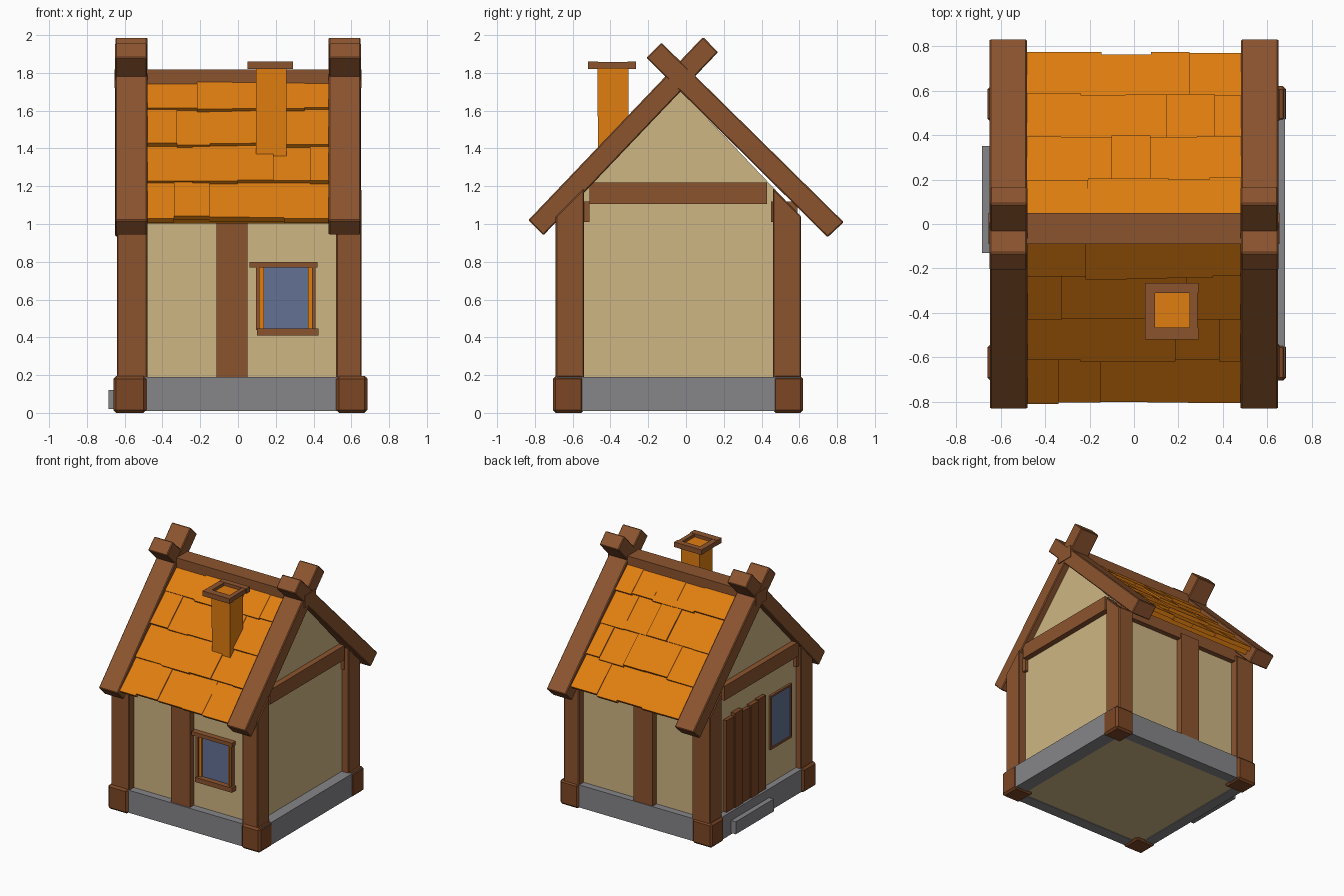
import bpy, bmesh, random
from mathutils import Vector

if "Cube" in bpy.data.objects:
    bpy.data.objects.remove(bpy.data.objects["Cube"])

random.seed(4)


def material(name, r, g, b):
    m = bpy.data.materials.new(name)
    lin = [((c / 255 + 0.055) / 1.055) ** 2.4 for c in (r, g, b)]
    m.diffuse_color = (*lin, 1)
    m.use_nodes = True
    m.node_tree.nodes["Principled BSDF"].inputs["Base Color"].default_value = m.diffuse_color
    return m


TIMBER = material("timber brown", 140, 84, 47)
DARK = material("dark wood", 124, 70, 36)
CREAM = material("plaster cream", 207, 182, 131)
STONE = material("stone grey", 134, 134, 137)
ORANGE = material("roof orange", 224, 126, 16)
GLASS = material("window blue", 99, 114, 148)


def prism(name, mat, pts, x0, x1, bevel=0):
    """Extrude a (y, z) outline from x0 to x1."""
    bm = bmesh.new()
    face = bm.faces.new([bm.verts.new((x0, y, z)) for y, z in pts])
    ext = bmesh.ops.extrude_face_region(bm, geom=[face])
    bmesh.ops.translate(bm, vec=(x1 - x0, 0, 0),
                        verts=[v for v in ext["geom"] if isinstance(v, bmesh.types.BMVert)])
    bmesh.ops.recalc_face_normals(bm, faces=bm.faces)
    me = bpy.data.meshes.new(name)
    bm.to_mesh(me)
    bm.free()
    me.materials.append(mat)
    ob = bpy.data.objects.new(name, me)
    bpy.context.collection.objects.link(ob)
    if bevel:
        mod = ob.modifiers.new("chamfer", "BEVEL")
        mod.width, mod.segments = bevel, 1
    return ob


def box(name, mat, x0, x1, y0, y1, z0, z1, bevel=0):
    return prism(name, mat, [(y0, z0), (y1, z0), (y1, z1), (y0, z1)], x0, x1, bevel)


# Plastered house body with gables
prism("walls", CREAM, [(-0.63, 0.015), (0.55, 0.015), (0.55, 1.10), (-0.03, 1.71), (-0.63, 1.10)],
      -0.595, 0.595)

# Stone footing and door step
box("footing_front", STONE, -0.64, 0.67, -0.69, -0.60, 0.01, 0.19)
box("footing_back", STONE, -0.64, 0.67, 0.52, 0.605, 0.01, 0.19)
box("footing_left", STONE, -0.645, -0.56, -0.68, 0.60, 0.01, 0.19)
box("footing_right", STONE, 0.57, 0.68, -0.68, 0.60, 0.01, 0.19)
box("door_step", STONE, -0.685, -0.62, -0.13, 0.35, 0.02, 0.12)

# Corner posts on wooden foot blocks
for side, x0, x1, bx0, bx1 in (("left", -0.64, -0.48, -0.66, -0.485),
                               ("right", 0.52, 0.655, 0.52, 0.685)):
    prism("front_post_" + side, TIMBER, [(-0.69, 0.18), (-0.54, 0.18), (-0.54, 1.19), (-0.69, 1.04)],
          x0, x1, 0.006)
    prism("back_post_" + side, TIMBER, [(0.61, 0.18), (0.46, 0.18), (0.46, 1.19), (0.61, 1.04)],
          x0, x1, 0.006)
    box("front_foot_" + side, DARK, bx0, bx1, -0.705, -0.54, 0, 0.195, 0.015)
    box("back_foot_" + side, DARK, bx0, bx1, 0.46, 0.62, 0, 0.195, 0.015)

# Middle posts, eave plates and gable cross beams
box("front_middle_post", TIMBER, -0.115, 0.05, -0.68, -0.60, 0.19, 1.05)
box("back_middle_post", TIMBER, -0.125, 0.045, 0.52, 0.60, 0.19, 1.05)
box("front_eave_plate", TIMBER, -0.62, 0.62, -0.665, -0.51, 1.01, 1.12)
box("back_eave_plate", TIMBER, -0.62, 0.62, 0.45, 0.59, 1.01, 1.12)
for side, s in (("left", -1), ("right", 1)):
    box("gable_beam_" + side, TIMBER, s * 0.57, s * 0.64, -0.51, 0.43, 1.105, 1.22)

# Crossed barge beams at both gables, and the ridge beam
for side, s in (("left", -1), ("right", 1)):
    prism("front_barge_" + side, TIMBER, [(-0.835, 1.02), (-0.755, 0.94), (0.17, 1.91), (0.09, 1.99)],
          s * 0.48, s * 0.648, 0.006)
    prism("back_barge_" + side, TIMBER, [(0.835, 1.01), (0.75, 0.93), (-0.21, 1.88), (-0.13, 1.96)],
          s * 0.482, s * 0.65, 0.006)
box("ridge_beam", TIMBER, -0.655, 0.655, -0.09, 0.05, 1.72, 1.818)

# Roof: thin slab on each slope with four rows of uneven overlapping tiles
for side, eave, top in (("front", (-0.80, 1.03), (-0.05, 1.80)),
                        ("back", (0.765, 1.04), (0.01, 1.80))):
    a, d = Vector(eave), Vector(top) - Vector(eave)
    length = d.length
    d.normalize()
    n = Vector((-d.y, d.x)) if d.x > 0 else Vector((d.y, -d.x))

    def at(u, h):
        return tuple(a + d * u + n * h)

    prism("roof_slab_" + side, ORANGE,
          [at(0.02, -0.06), at(length, -0.06), at(length, -0.02), at(0.02, -0.02)], -0.50, 0.50)
    step = length / 4
    for row in range(4):
        cuts = [-0.49] + [-0.49 + 0.196 * k + (0.07 if row % 2 else -0.03)
                          + random.uniform(-0.03, 0.03) for k in range(1, 5)] + [0.49]
        for x0, x1 in zip(cuts, cuts[1:]):
            u0 = row * step + random.uniform(-0.008, 0.008)
            u1 = min(u0 + step * 1.1, length)
            h = random.uniform(-0.006, 0.006)
            prism("roof_tile_" + side, ORANGE,
                  [at(u0, -0.025 + h), at(u1, -0.035), at(u1, -0.012 + h), at(u0, 0.008 + h)], x0, x1)

# Chimney with a four-piece wooden rim
prism("chimney", ORANGE, [(-0.465, 1.36), (-0.305, 1.45), (-0.305, 1.835), (-0.47, 1.835)], 0.095, 0.257)
for y0, y1 in ((-0.52, -0.465), (-0.31, -0.265)):
    box("chimney_rim_long", TIMBER, 0.05, 0.29, y0, y1, 1.82, 1.86)
for x0, x1 in ((0.05, 0.095), (0.25, 0.285)):
    box("chimney_rim_short", TIMBER, x0, x1, -0.47, -0.30, 1.822, 1.858)

# Front window: glass, orange lining, timber frame
box("front_window_glass", GLASS, 0.13, 0.375, -0.642, -0.62, 0.44, 0.78)
for x0, x1, f0, f1 in ((0.113, 0.137, 0.095, 0.114), (0.37, 0.392, 0.391, 0.41)):
    box("front_window_lining", ORANGE, x0, x1, -0.655, -0.62, 0.44, 0.78)
    box("front_window_jamb", TIMBER, f0, f1, -0.67, -0.62, 0.44, 0.78)
box("front_window_sill", TIMBER, 0.10, 0.425, -0.685, -0.62, 0.41, 0.447)
box("front_window_lintel", TIMBER, 0.06, 0.42, -0.675, -0.62, 0.77, 0.80)

# Left side window
box("side_window_glass", GLASS, -0.604, -0.58, -0.45, -0.21, 0.48, 0.88)
for y0, y1 in ((-0.465, -0.45), (-0.21, -0.195)):
    box("side_window_jamb", TIMBER, -0.612, -0.58, y0, y1, 0.465, 0.895)
for z0, z1 in ((0.465, 0.48), (0.88, 0.895)):
    box("side_window_rail", TIMBER, -0.612, -0.58, -0.45, -0.21, z0, z1)

# Plank door on the left side with uneven tops
for i in range(5):
    y = 0.38 - i * 0.1
    h = random.uniform(-0.015, 0.015)
    box("door_plank", DARK, -0.625 - 0.006 * (i % 2), -0.58, y - 0.096, y, 0.12, 0.93 + h)
box("door_back", DARK, -0.612, -0.58, -0.11, 0.38, 0.12, 0.91)
